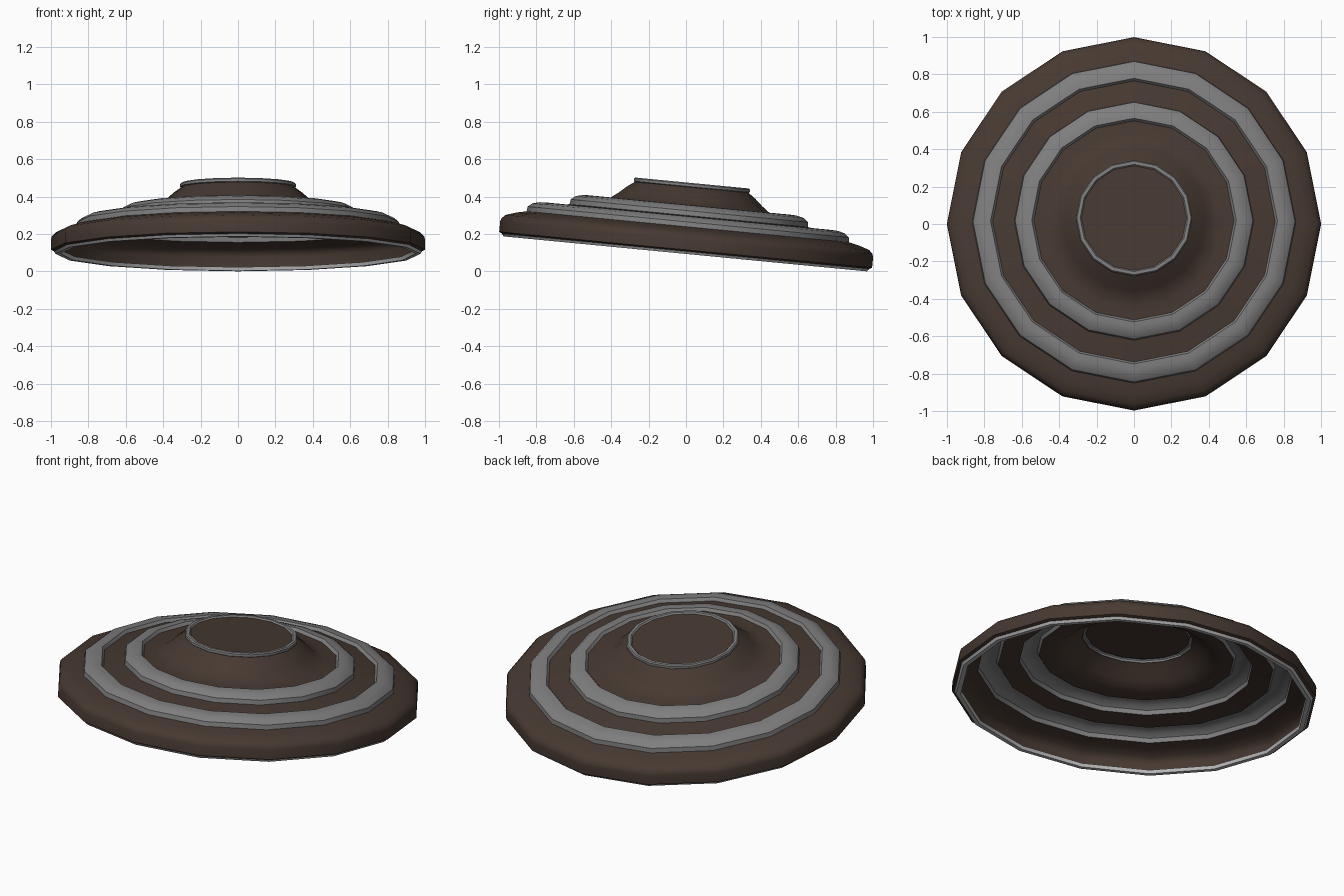
import bpy, bmesh, math
from mathutils import Matrix

if "Cube" in bpy.data.objects:
    bpy.data.objects.remove(bpy.data.objects["Cube"])

SIDES = 16
TILT = Matrix.Translation((0, -0.004, 0.094)) @ Matrix.Rotation(math.radians(-5.5), 4, 'X')


def material(name, rgb):
    m = bpy.data.materials.new(name)
    m.diffuse_color = (*rgb, 1)
    m.use_nodes = True
    m.node_tree.nodes["Principled BSDF"].inputs["Base Color"].default_value = m.diffuse_color
    return m


brown = material("dark_brown", (0.062, 0.041, 0.031))
grey = material("mid_grey", (0.21, 0.21, 0.21))
pale = material("pale_grey", (0.5, 0.5, 0.5))


def lathe(name, profile, mat, cap=False):
    """Spin a (radius, height) profile, listed from outside in, around the tilted axis."""
    bm = bmesh.new()
    rings = []
    for r, h in profile:
        rings.append([bm.verts.new((r * math.cos(2 * math.pi * i / SIDES),
                                    r * math.sin(2 * math.pi * i / SIDES), h))
                      for i in range(SIDES)])
    for a, b in zip(rings, rings[1:]):
        for i in range(SIDES):
            j = (i + 1) % SIDES
            bm.faces.new((a[i], a[j], b[j], b[i]))
    if cap:
        bm.faces.new(rings[-1])
    me = bpy.data.meshes.new(name)
    bm.to_mesh(me)
    bm.free()
    me.transform(TILT)
    me.materials.append(mat)
    ob = bpy.data.objects.new(name, me)
    bpy.context.collection.objects.link(ob)
    bpy.ops.object.select_all(action='DESELECT')
    ob.select_set(True)
    bpy.context.view_layer.objects.active = ob
    bpy.ops.object.shade_smooth_by_angle(angle=math.radians(40))
    return ob


# pale lip under the open edge
lathe("bottom_rim", [(0.945, 0.02), (0.95, 0.0), (0.975, 0.0), (0.985, 0.014)], pale)

# broad outer skirt with a rounded shoulder
lathe("outer_skirt", [(0.945, 0.02), (0.985, 0.014), (1.0, 0.022), (1.0, 0.078), (0.995, 0.095),
                      (0.975, 0.115), (0.92, 0.133), (0.865, 0.145)], brown)

# two raised grey bands, each with an outer wall, rounded top and small inner step
for name, ro, ri, h in (("outer_band", 0.865, 0.755, 0.145),
                        ("inner_band", 0.640, 0.535, 0.205)):
    lathe(name, [(ro, h), (ro - 0.004, h + 0.026), (ro - 0.028, h + 0.046),
                 (ro - 0.065, h + 0.055), (ri + 0.012, h + 0.057), (ri, h + 0.04)], grey)

# flat step between the bands
lathe("middle_step", [(0.755, 0.185), (0.64, 0.205)], brown)

# flared cone rising to the crown
lathe("crown_cone", [(0.535, 0.245), (0.47, 0.25), (0.425, 0.262), (0.385, 0.292),
                     (0.345, 0.328), (0.303, 0.358)], brown)

# thin ring around the crown and its flat lid
lathe("crown_ring", [(0.303, 0.355), (0.311, 0.36), (0.311, 0.374), (0.305, 0.38),
                     (0.288, 0.38), (0.281, 0.372)], grey)
lathe("crown_lid", [(0.285, 0.372), (0.28, 0.372)], brown, cap=True)
